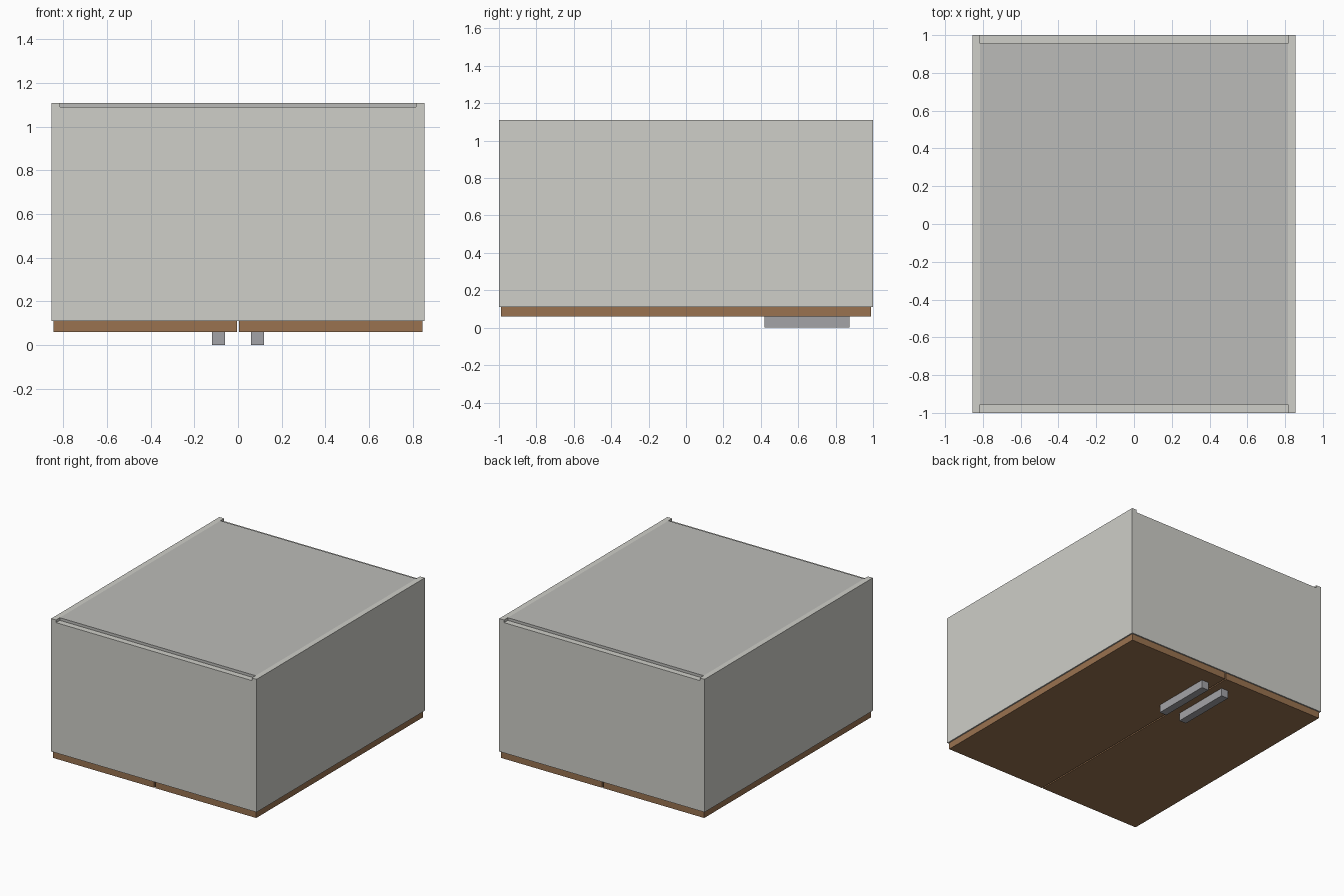
import bpy

if "Cube" in bpy.data.objects:
    bpy.data.objects.remove(bpy.data.objects["Cube"])


def material(name, rgb):
    m = bpy.data.materials.new(name)
    m.diffuse_color = (*rgb, 1)
    m.use_nodes = True
    m.node_tree.nodes["Principled BSDF"].inputs["Base Color"].default_value = m.diffuse_color
    return m


def box(name, x, y, z, mat):
    """Box from (min, max) ranges on each axis."""
    bpy.ops.mesh.primitive_cube_add(size=1)
    o = bpy.context.object
    o.name = name
    ranges = (x, y, z)
    for v in o.data.vertices:
        v.co = [r[0] if c < 0 else r[1] for c, r in zip(v.co, ranges)]
    o.data.materials.append(mat)
    return o


def flip(r, s):
    return tuple(sorted((r[0] * s, r[1] * s)))


shell = material("shell_paint", (0.62, 0.62, 0.58))
backing = material("backing_board", (0.50, 0.50, 0.48))
wood = material("door_wood", (0.32, 0.17, 0.08))
metal = material("handle_metal", (0.37, 0.37, 0.39))

# Cabinet lying on its doors: back board set between the side panels
box("back_panel", (-0.815, 0.815), (-0.955, 0.955), (1.09, 1.11), backing)

for s, side in ((-1, "left"), (1, "right")):
    # Full-height side panels
    box(side + "_side_panel", flip((0.815, 0.855), s), (-1, 1), (0.11, 1.11), shell)
    # Doors with a narrow centre gap
    box(side + "_door", flip((0.005, 0.845), s), (-0.99, 0.99), (0.06, 0.11), wood)
    # Bar handles beside the gap
    box(side + "_handle", flip((0.06, 0.118), s), (0.42, 0.875), (0, 0.06), metal)

# End panels, slightly shorter than the sides
for s, end in ((-1, "bottom"), (1, "top")):
    box(end + "_panel", (-0.815, 0.815), flip((0.955, 1), s), (0.11, 1.09), shell)
